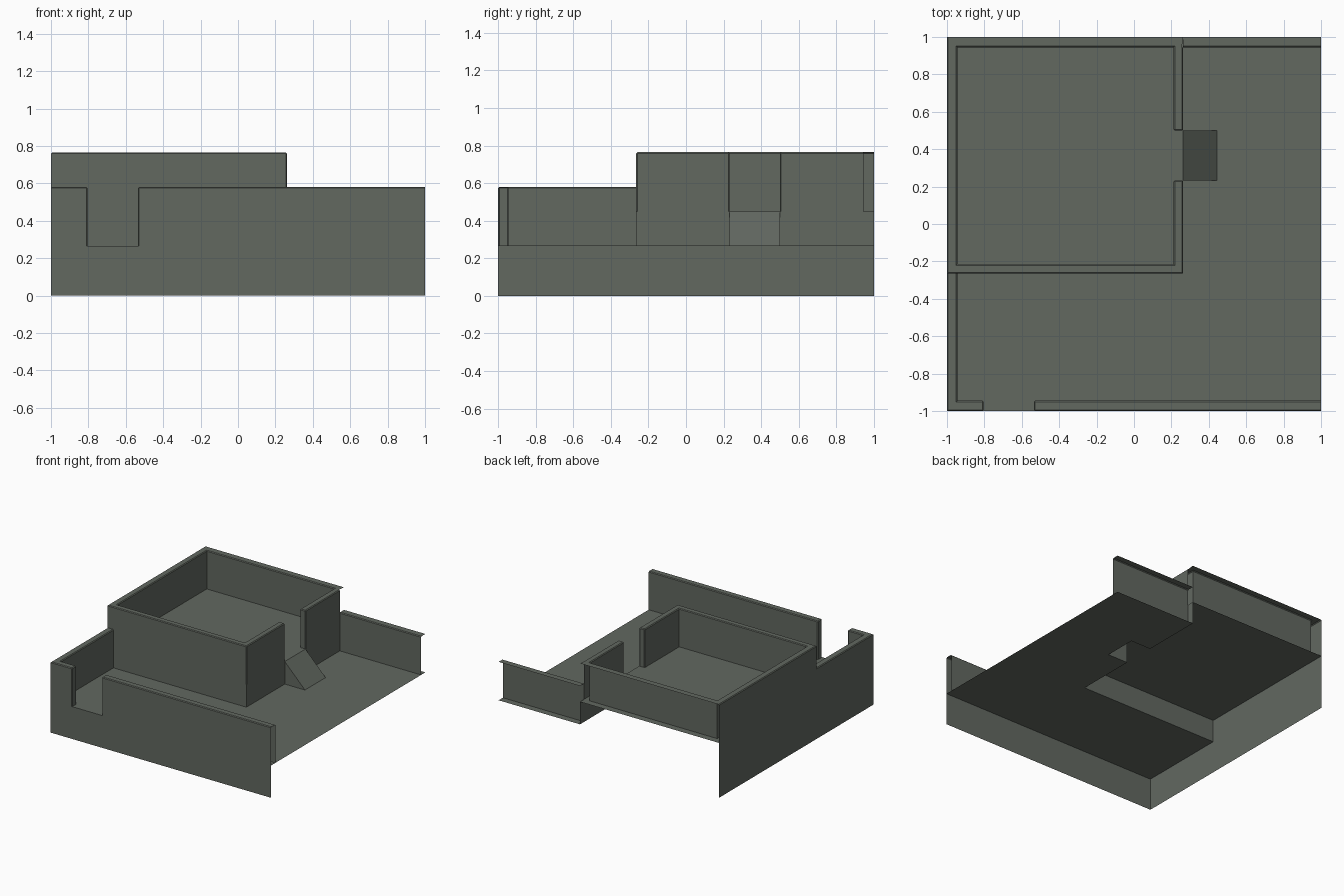
import bpy, bmesh

if "Cube" in bpy.data.objects:
    bpy.data.objects.remove(bpy.data.objects["Cube"])

mat = bpy.data.materials.new("grey_green_stone")
mat.diffuse_color = (0.122, 0.138, 0.118, 1)
mat.use_nodes = True
mat.node_tree.nodes["Principled BSDF"].inputs["Base Color"].default_value = mat.diffuse_color

LOW, HIGH = 0.265, 0.45            # floor heights
LOW_TOP, HIGH_TOP = 0.58, 0.765    # wall tops
IN = 0.945                         # inner side of the outer walls
RX, RY = 0.262, -0.265             # outer corner of the raised room
T = 0.05                           # room wall thickness
D0, D1 = 0.232, 0.5                # room doorway, along y
RAMP = 0.445                       # foot of the ramp


def finish(name, bm):
    me = bpy.data.meshes.new(name)
    bm.to_mesh(me)
    bm.free()
    me.materials.append(mat)
    ob = bpy.data.objects.new(name, me)
    bpy.context.collection.objects.link(ob)
    return ob


def panels(name, polys):
    """Open sheet made of flat polygons."""
    bm = bmesh.new()
    for p in polys:
        bm.faces.new([bm.verts.new(v) for v in p])
    bmesh.ops.remove_doubles(bm, verts=bm.verts, dist=1e-5)
    return finish(name, bm)


def flat(x0, y0, x1, y1, z):
    return [(x0, y0, z), (x1, y0, z), (x1, y1, z), (x0, y1, z)]


def upright(a, b, z0, z1):
    return [(*a, z0), (*b, z0), (*b, z1), (*a, z1)]


def wall(name, outline, z0, z1, open_sides):
    """Counter-clockwise outline raised to a wall; open_sides get no face."""
    bm = bmesh.new()
    lo = [bm.verts.new((x, y, z0)) for x, y in outline]
    hi = [bm.verts.new((x, y, z1)) for x, y in outline]
    n = len(outline)
    bm.faces.new(hi)
    for i in range(n):
        if i not in open_sides:
            j = (i + 1) % n
            bm.faces.new((lo[i], lo[j], hi[j], hi[i]))
    bm.normal_update()
    # small chamfer on the exposed convex edges
    edges = []
    for e in bm.edges:
        if len(e.link_faces) != 2 or not e.is_convex or e.calc_face_angle() < 0.1:
            continue
        a, b = (v.co for v in e.verts)
        vertical = abs(a.z - b.z) > 0.01
        if vertical and max(abs(a.x), abs(a.y)) > 0.99 and abs(a.x + 1) < 0.01:
            continue
        edges.append(e)
    bmesh.ops.bevel(bm, geom=edges, offset=0.006, segments=1,
                    affect='EDGES', profile=0.5)
    for v in [v for v in bm.verts if not v.link_faces]:
        bm.verts.remove(v)
    return finish(name, bm)


# floors, with a gap under the ramp
panels("lower_floor", [
    flat(-1, -1, 1, RY, LOW),
    flat(RX, RY, 1, D0, LOW),
    flat(RAMP, D0, 1, D1, LOW),
    flat(RX, D1, 1, 1, LOW)])
panels("raised_floor", [flat(-1, RY, RX, 1, HIGH)])

# risers of the raised room
panels("room_riser", [
    upright((-1, RY), (RX, RY), LOW, HIGH),
    upright((RX, RY), (RX, D0), LOW, HIGH),
    upright((RX, D1), (RX, 1), LOW, HIGH)])

# outer base skirts on front and left only
panels("base_skirt", [
    upright((-1, -1), (1, -1), 0, LOW),
    upright((-1, RY), (-1, -1), 0, LOW),
    upright((-1, 1), (-1, RY), 0, HIGH)])

# ramp to the room doorway
panels("ramp", [
    [(RX, D0, HIGH), (RAMP, D0, LOW), (RAMP, D1, LOW), (RX, D1, HIGH)],
    [(RX, D0, LOW), (RAMP, D0, LOW), (RX, D0, HIGH)],
    [(RAMP, D1, LOW), (RX, D1, LOW), (RX, D1, HIGH)]])

# low walls around the yard
G0, G1 = -0.805, -0.535            # front gateway, along x
wall("front_left_wall",
     [(-1, -1), (G0, -1), (G0, -IN), (-IN, -IN), (-IN, RY), (-1, RY)],
     LOW, LOW_TOP, {4})
wall("front_wall",
     [(G1, -1), (1, -1), (1, -IN), (G1, -IN)],
     LOW, LOW_TOP, {1})
wall("back_wall",
     [(RX, IN), (1, IN), (1, 1), (RX, 1)],
     LOW, LOW_TOP, {1, 2, 3})

# high wall around the room, open at the back
wall("room_wall",
     [(-1, RY), (RX, RY), (RX, D0), (RX - T, D0), (RX - T, RY + T),
      (-IN, RY + T), (-IN, IN), (RX - T, IN), (RX - T, D1), (RX, D1),
      (RX, IN), (RX, 1), (-1, 1)],
     HIGH, HIGH_TOP, {10, 11})
